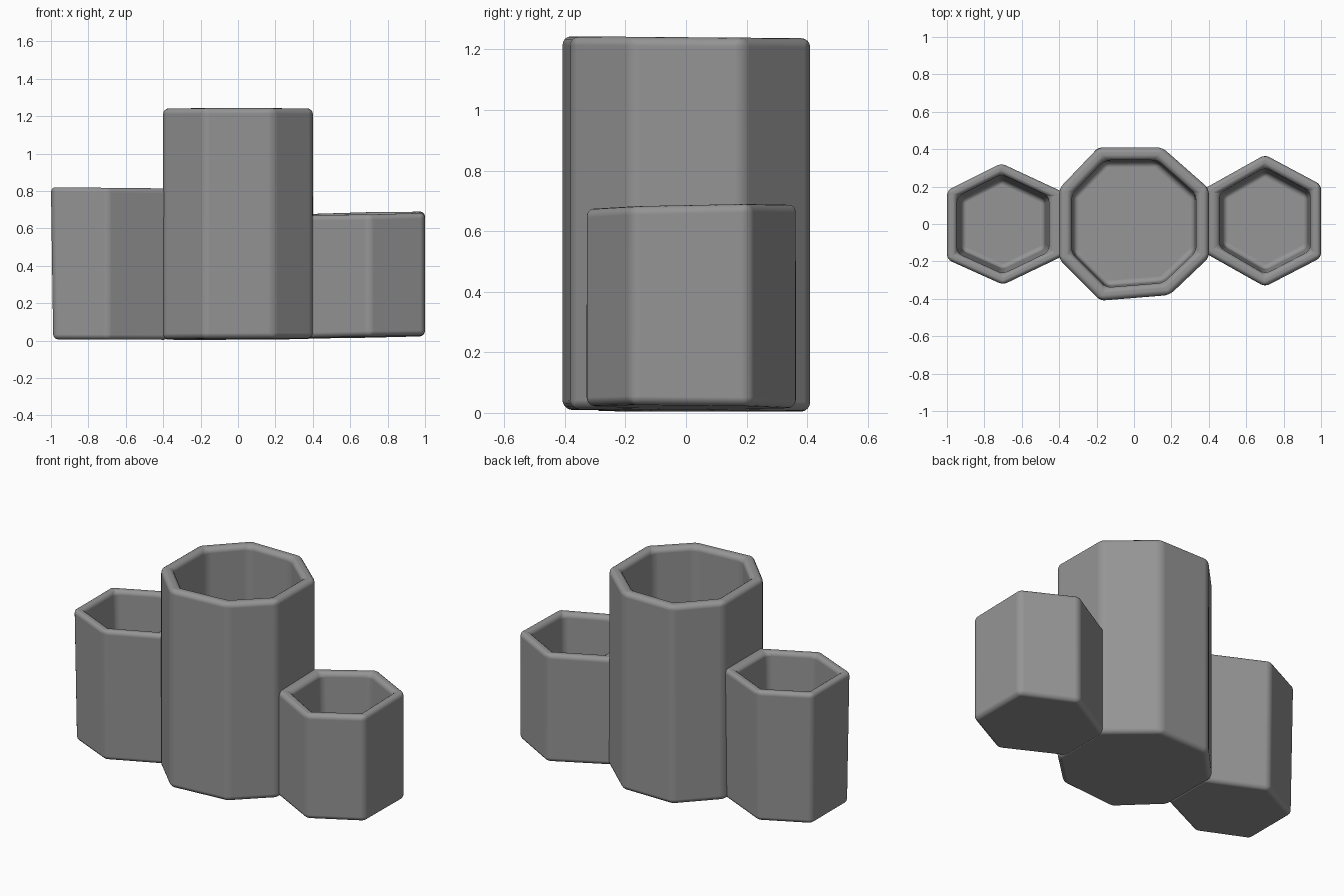
import bpy
import bmesh
from mathutils import Vector

if "Cube" in bpy.data.objects:
    bpy.data.objects.remove(bpy.data.objects["Cube"], do_unlink=True)

grey = bpy.data.materials.new("plain grey")
grey.use_nodes = True
colour = (0.3, 0.3, 0.3, 1)
grey.diffuse_color = colour
grey.node_tree.nodes["Principled BSDF"].inputs["Base Color"].default_value = colour


def make_cup(name, outline, low, high, rim, floor, foot=1.0, bevel=0.03):
    """Hollow cup; low and high are (height, x slope, y slope) planes."""
    centre = sum((Vector(p) for p in outline), Vector((0, 0))) / len(outline)
    bm = bmesh.new()

    def ring(scale, plane, lift=0.0, embed=False):
        verts = []
        for p in outline:
            q = centre + (Vector(p) - centre) * scale
            # push the joining wall into the central cup
            if embed and abs(centre.x) > 0.3 and abs(p[0]) < 0.5:
                q = Vector((q.x * 0.9, q.y * 0.9))
            z = plane[0] + plane[1] * q.x + plane[2] * q.y + lift
            verts.append(bm.verts.new((q.x, q.y, z)))
        return verts

    rings = [ring(foot, low, embed=True), ring(1.0, high, embed=True),
             ring(rim, high), ring(floor, low, lift=0.08)]
    for a, b in zip(rings, rings[1:]):
        for i in range(len(a)):
            j = (i + 1) % len(a)
            bm.faces.new((a[i], a[j], b[j], b[i]))
    bm.faces.new(rings[0])
    bm.faces.new(rings[-1])
    bmesh.ops.recalc_face_normals(bm, faces=bm.faces)
    mesh = bpy.data.meshes.new(name)
    bm.to_mesh(mesh)
    bm.free()
    mesh.materials.append(grey)
    cup = bpy.data.objects.new(name, mesh)
    bpy.context.collection.objects.link(cup)

    # soft rounded edges
    mod = cup.modifiers.new("rounding", "BEVEL")
    mod.width = bevel
    mod.segments = 4
    mod.limit_method = "ANGLE"
    mod.angle_limit = 0.3
    mod.harden_normals = True
    for poly in mesh.polygons:
        poly.use_smooth = True
    return cup


# tall octagonal cup in the middle
make_cup("tall_cup",
         [(-0.19, 0.41), (0.15, 0.41), (0.4, 0.19), (0.4, -0.18),
          (0.19, -0.38), (-0.18, -0.41), (-0.4, -0.19), (-0.4, 0.19)],
         (0.008, 0.005, -0.008), (1.24, 0, -0.008), 0.83, 0.81)

# medium hexagonal cup on the right
make_cup("medium_cup",
         [(-0.71, 0.325), (-1.0, 0.18), (-1.0, -0.19), (-0.7, -0.325),
          (-0.4, -0.18), (-0.4, 0.18)],
         (0.003, -0.004, 0), (0.81, -0.01, 0), 0.82, 0.74, foot=0.96)

# short hexagonal cup on the left
make_cup("short_cup",
         [(0.7, 0.37), (1.0, 0.21), (1.0, -0.18), (0.7, -0.335),
          (0.4, -0.16), (0.4, 0.2)],
         (0.005, 0.02, -0.01), (0.666, 0.02, 0.02), 0.81, 0.75)
